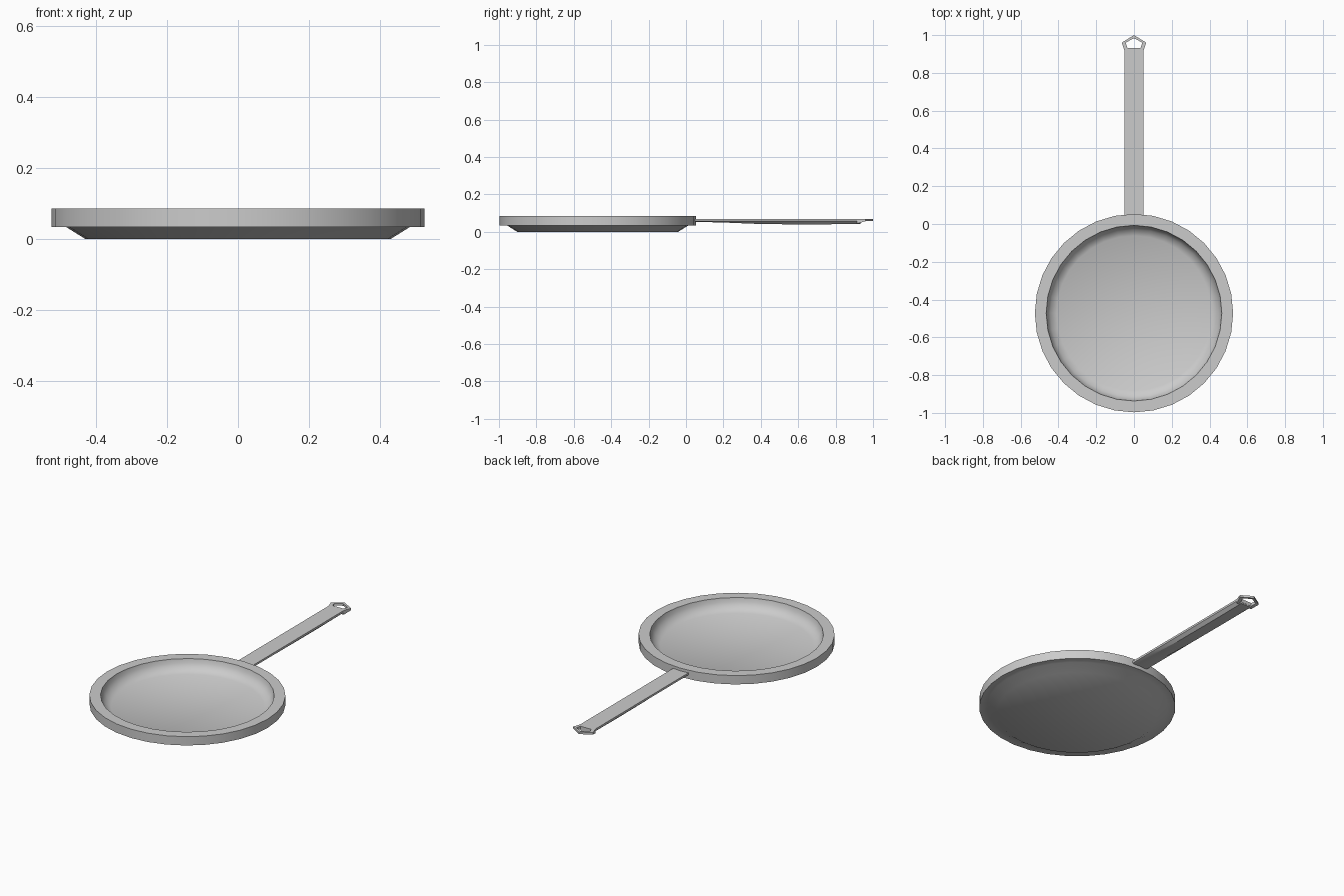
import bpy, bmesh, math

if "Cube" in bpy.data.objects:
    bpy.data.objects.remove(bpy.data.objects["Cube"])

SIDES = 32
CY = -0.472


def make_object(name, bm, angle=None):
    bmesh.ops.recalc_face_normals(bm, faces=bm.faces[:])
    mesh = bpy.data.meshes.new(name)
    bm.to_mesh(mesh)
    bm.free()
    ob = bpy.data.objects.new(name, mesh)
    bpy.context.collection.objects.link(ob)
    if angle:
        bpy.ops.object.select_all(action='DESELECT')
        ob.select_set(True)
        bpy.context.view_layer.objects.active = ob
        bpy.ops.object.shade_smooth_by_angle(angle=math.radians(angle))
    return ob


def bridge(bm, a, b):
    n = len(a)
    for i in range(n):
        j = (i + 1) % n
        bm.faces.new((a[i], a[j], b[j], b[i]))


# Pan: revolved profile from underside, round the rim, down to the floor
profile = [(0.43, 0.0), (0.483, 0.033), (0.525, 0.033), (0.525, 0.085),
           (0.465, 0.085), (0.46, 0.062), (0.443, 0.036), (0.41, 0.018)]
bm = bmesh.new()
rings = []
for r, z in profile:
    rings.append([bm.verts.new((r * math.cos(2 * math.pi * i / SIDES),
                                CY + r * math.sin(2 * math.pi * i / SIDES), z))
                  for i in range(SIDES)])
for a, b in zip(rings, rings[1:]):
    bridge(bm, a, b)
bm.faces.new(rings[0])
bm.faces.new(rings[-1])
make_object("pan", bm, 40)

# Handle: flat-topped bar whose underside swells along its length
bm = bmesh.new()
sections = []
for y, low in [(0.03, 0.054), (0.2, 0.05), (0.42, 0.041), (0.7, 0.04), (0.932, 0.042)]:
    pts = [(-0.05, 0.069), (0.05, 0.069), (0.05, 0.057),
           (0.032, low), (-0.032, low), (-0.05, 0.057)]
    sections.append([bm.verts.new((x, y, z)) for x, z in pts])
for a, b in zip(sections, sections[1:]):
    bridge(bm, a, b)
bm.faces.new(sections[0])
bm.faces.new(sections[-1])
make_object("handle", bm, 30)

# Hanging loop: pentagonal ring at the handle end
outer = [(0, 1.0), (-0.065, 0.96), (-0.05, 0.915), (0.05, 0.915), (0.065, 0.96)]
inner = [(0, 0.984), (-0.044, 0.96), (-0.035, 0.933), (0.035, 0.933), (0.044, 0.96)]


def underside(y):
    return min(0.057, 0.044 + max(0, y - 0.915) * 0.29)


bm = bmesh.new()
loops = [[bm.verts.new((x, y, 0.069 if top else underside(y))) for x, y in pts]
         for pts, top in ((outer, True), (inner, True), (inner, False), (outer, False))]
for i in range(4):
    bridge(bm, loops[i], loops[(i + 1) % 4])
make_object("hanging_loop", bm)
